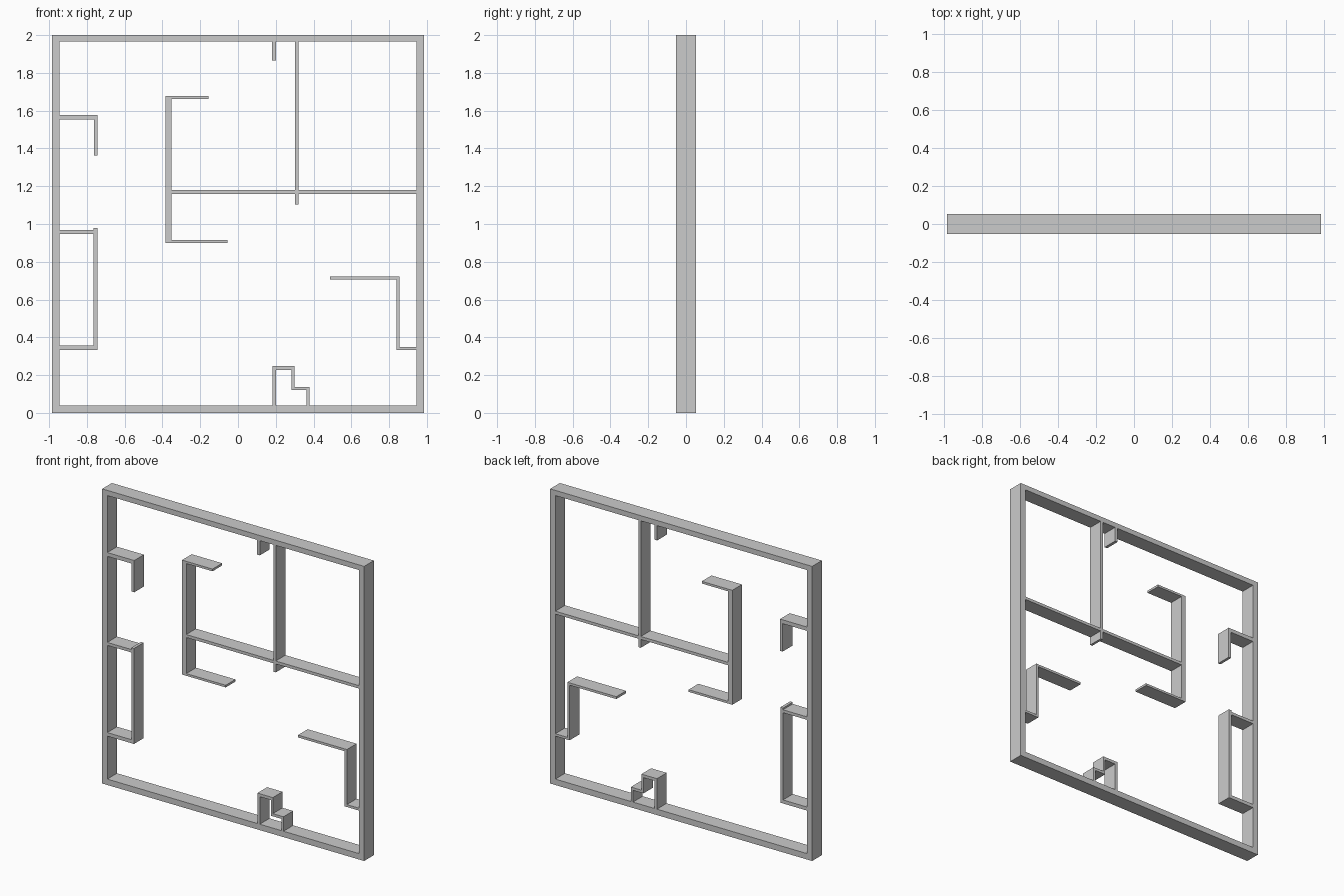
import bpy, bmesh, math

if "Cube" in bpy.data.objects:
    bpy.data.objects.remove(bpy.data.objects["Cube"])

D = 0.052  # half depth of every wall


def walls(name, rects):
    """One clean solid from the union of (x0, x1, z0, z1) rectangles, extruded along y."""
    xs = sorted({v for r in rects for v in r[:2]})
    zs = sorted({v for r in rects for v in r[2:]})
    bm = bmesh.new()
    grid = {}

    def vert(x, z):
        if (x, z) not in grid:
            grid[x, z] = bm.verts.new((x, -D, z))
        return grid[x, z]

    for x0, x1 in zip(xs, xs[1:]):
        for z0, z1 in zip(zs, zs[1:]):
            cx, cz = (x0 + x1) / 2, (z0 + z1) / 2
            if any(a < cx < b and c < cz < d for a, b, c, d in rects):
                bm.faces.new([vert(x0, z0), vert(x1, z0), vert(x1, z1), vert(x0, z1)])
    ext = bmesh.ops.extrude_face_region(bm, geom=bm.faces[:], use_keep_orig=True)
    moved = [g for g in ext["geom"] if isinstance(g, bmesh.types.BMVert)]
    bmesh.ops.translate(bm, verts=moved, vec=(0, 2 * D, 0))
    bmesh.ops.recalc_face_normals(bm, faces=bm.faces[:])
    mesh = bpy.data.meshes.new(name)
    bm.to_mesh(mesh)
    bm.free()
    obj = bpy.data.objects.new(name, mesh)
    bpy.context.collection.objects.link(obj)
    return obj


# Outer border and its inner faces
W, IN, BOT, TOP = 0.984, 0.945, 0.04, 1.965
walls("outer_frame", [(-W, -IN, 0, 2), (IN, W, 0, 2), (-W, W, 0, BOT), (-W, W, TOP, 2)])

# Left side: hooked bracket above, closed box below
walls("upper_left_bracket", [(-IN, -0.743, 1.552, 1.578), (-0.762, -0.743, 1.362, 1.578)])
walls("lower_left_box", [(-IN, -0.745, 0.948, 0.968), (-0.765, -0.745, 0.332, 0.98),
                         (-IN, -0.745, 0.332, 0.356)])

# Central C-shaped wall with the long crossing partitions
walls("central_partition", [(-0.384, -0.352, 0.9, 1.677), (-0.384, -0.155, 1.662, 1.677),
                            (-0.384, -0.056, 0.9, 0.915), (-0.384, IN, 1.16, 1.18),
                            (0.303, 0.32, 1.103, TOP)])

# Short stub hanging from the top
walls("top_stub", [(0.18, 0.2, 1.865, TOP)])

# Stepped shelf on the right
walls("right_shelf", [(0.487, 0.854, 0.706, 0.722), (0.838, 0.854, 0.332, 0.722),
                      (0.838, IN, 0.332, 0.348)])

# Small stepped enclosure on the bottom
walls("bottom_step", [(0.182, 0.2, BOT, 0.247), (0.182, 0.298, 0.227, 0.247),
                      (0.283, 0.298, 0.12, 0.247), (0.283, 0.378, 0.12, 0.138),
                      (0.362, 0.378, BOT, 0.138)])
